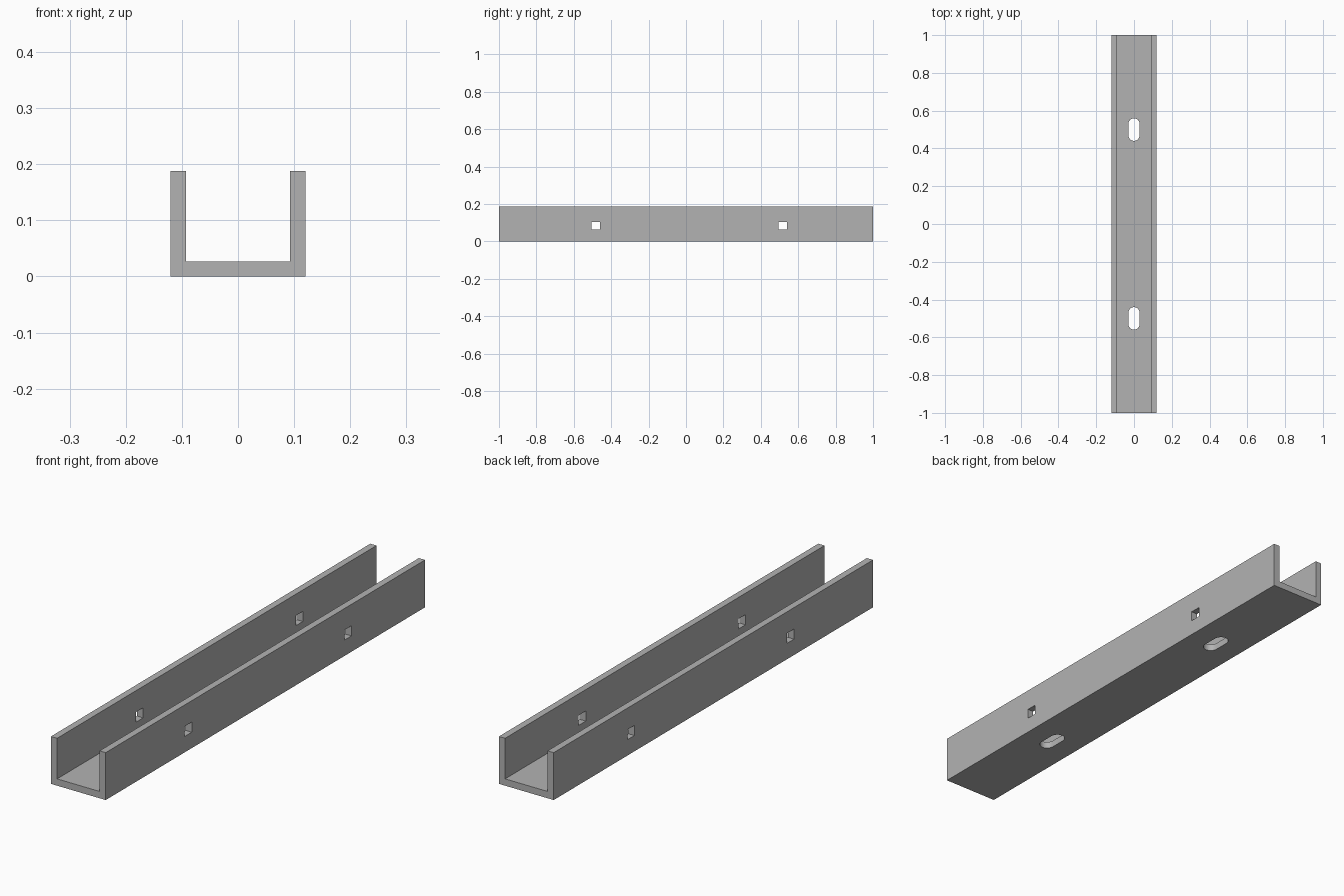
import bpy, bmesh, math

if "Cube" in bpy.data.objects:
    bpy.data.objects.remove(bpy.data.objects["Cube"], do_unlink=True)

HALF_WIDTH, HEIGHT, WALL, HALF_LENGTH = 0.12, 0.188, 0.027, 1.0

steel = bpy.data.materials.new("plain grey")
steel.use_nodes = True
grey = (0.45, 0.45, 0.45, 1)
steel.diffuse_color = grey
steel.node_tree.nodes["Principled BSDF"].inputs["Base Color"].default_value = grey


def extrude_profile(name, points, direction):
    """Make a solid by extruding a closed outline."""
    bm = bmesh.new()
    face = bm.faces.new([bm.verts.new(p) for p in points])
    result = bmesh.ops.extrude_face_region(bm, geom=[face])
    moved = [v for v in result["geom"] if isinstance(v, bmesh.types.BMVert)]
    bmesh.ops.translate(bm, verts=moved, vec=direction)
    bmesh.ops.recalc_face_normals(bm, faces=bm.faces)
    mesh = bpy.data.meshes.new(name)
    bm.to_mesh(mesh)
    bm.free()
    mesh.materials.append(steel)
    obj = bpy.data.objects.new(name, mesh)
    bpy.context.collection.objects.link(obj)
    return obj


def cut(target, cutter):
    """Subtract the cutter and discard it."""
    cutter.hide_render = True
    mod = target.modifiers.new("hole", "BOOLEAN")
    mod.operation, mod.solver, mod.object = "DIFFERENCE", "EXACT", cutter
    bpy.context.view_layer.objects.active = target
    bpy.ops.object.modifier_apply(modifier=mod.name)
    bpy.data.objects.remove(cutter, do_unlink=True)


# U-shaped channel
inner = HALF_WIDTH - WALL
half = [(HALF_WIDTH, 0), (HALF_WIDTH, HEIGHT), (inner, HEIGHT), (inner, WALL)]
outline = half + [(-x, z) for x, z in reversed(half)]
channel = extrude_profile("channel", [(x, -HALF_LENGTH, z) for x, z in outline],
                          (0, 2 * HALF_LENGTH, 0))

# Square holes through both side walls
for y in (-0.483, 0.517):
    square = [(-0.2, y + a * 0.022, 0.083 + b * 0.02)
              for a, b in ((-1, -1), (1, -1), (1, 1), (-1, 1))]
    cut(channel, extrude_profile("square_cutter", square, (0.4, 0, 0)))

# Round-ended slots through the floor
RADIUS, STRAIGHT, STEPS = 0.029, 0.031, 12
for y in (-0.5, 0.5):
    slot = []
    for end in (0, 1):
        for i in range(STEPS + 1):
            a = math.pi * (end + i / STEPS)
            slot.append((RADIUS * math.cos(a),
                         y + (STRAIGHT, -STRAIGHT)[end] + RADIUS * math.sin(a), -0.05))
    cut(channel, extrude_profile("slot_cutter", slot, (0, 0, 0.12)))

# Smooth slot ends, crisp edges elsewhere
channel.select_set(True)
bpy.context.view_layer.objects.active = channel
bpy.ops.object.shade_smooth_by_angle(angle=math.radians(30))
